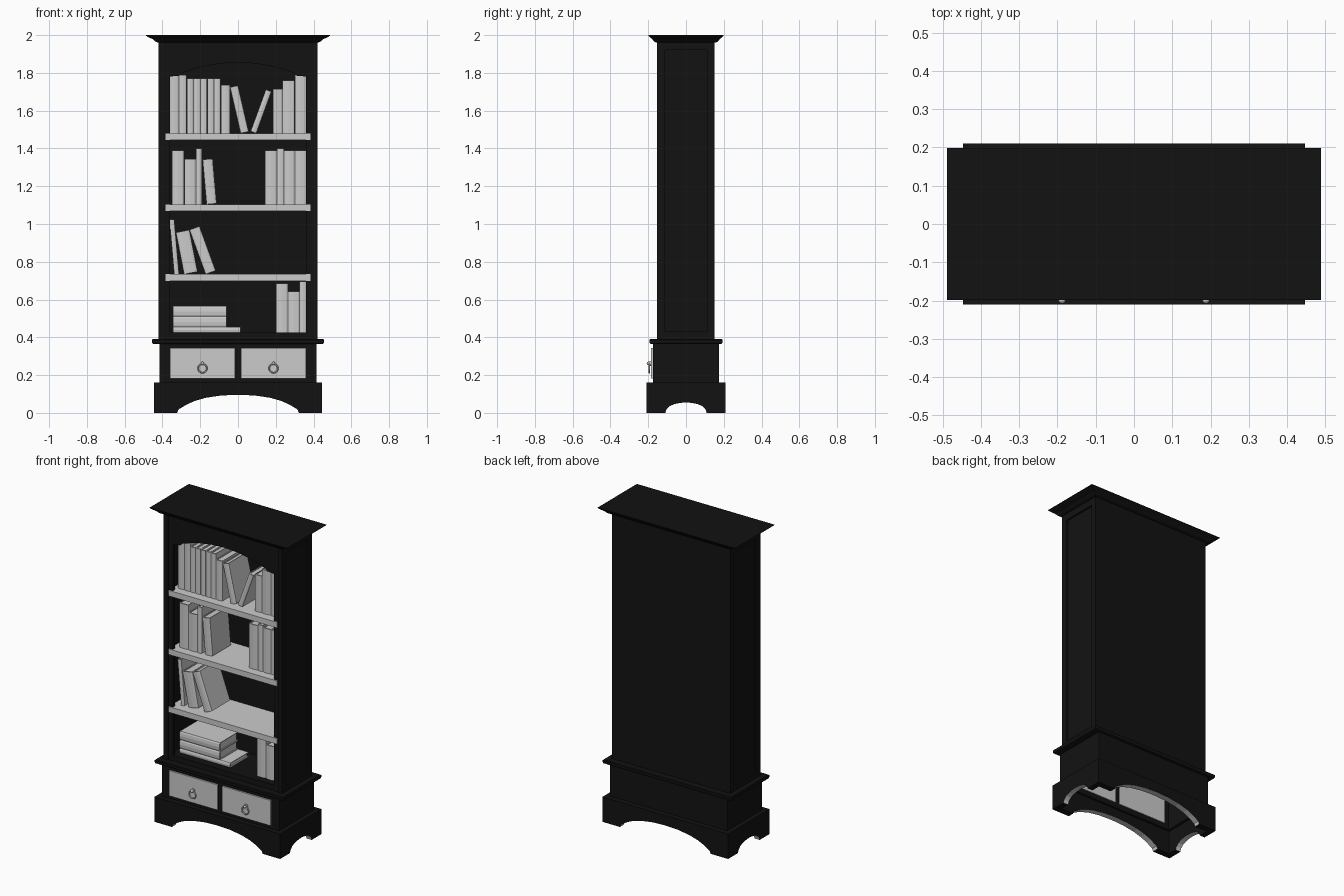
import bpy, bmesh, math
from mathutils import Vector

if "Cube" in bpy.data.objects:
    bpy.data.objects.remove(bpy.data.objects["Cube"])

black = bpy.data.materials.new("black_paint")
black.diffuse_color = (0.006, 0.006, 0.006, 1)
black.use_nodes = True
black.node_tree.nodes["Principled BSDF"].inputs["Base Color"].default_value = black.diffuse_color
grey = bpy.data.materials.new("bare_grey")
grey.diffuse_color = (0.8, 0.8, 0.8, 1)
grey.use_nodes = True
grey.node_tree.nodes["Principled BSDF"].inputs["Base Color"].default_value = grey.diffuse_color


def finish(name, bm, mat=None):
    bmesh.ops.recalc_face_normals(bm, faces=bm.faces)
    me = bpy.data.meshes.new(name)
    bm.to_mesh(me)
    bm.free()
    ob = bpy.data.objects.new(name, me)
    bpy.context.collection.objects.link(ob)
    if mat:
        me.materials.append(mat)
    return ob


def add_prism(bm, pts, a0, a1, axis):
    """Extrude a 2D outline along one axis."""
    place = {'x': lambda u, v: (a0, u, v), 'y': lambda u, v: (u, a0, v),
             'z': lambda u, v: (u, v, a0)}[axis]
    face = bm.faces.new([bm.verts.new(place(u, v)) for u, v in pts])
    ext = bmesh.ops.extrude_face_region(bm, geom=[face])
    move = Vector([(a1 - a0) * (axis == c) for c in 'xyz'])
    bmesh.ops.translate(bm, vec=move, verts=[g for g in ext['geom'] if isinstance(g, bmesh.types.BMVert)])


def prism(name, pts, a0, a1, axis, mat=None):
    bm = bmesh.new()
    add_prism(bm, pts, a0, a1, axis)
    return finish(name, bm, mat)


def box(name, x0, x1, y0, y1, z0, z1, mat=None):
    return prism(name, [(x0, y0), (x1, y0), (x1, y1), (x0, y1)], z0, z1, 'z', mat)


def moulding(name, sections, mat):
    """Stack of rectangles (half x, half y, z) joined into a moulded slab."""
    bm = bmesh.new()
    rings = [[bm.verts.new((sx * hx, sy * hy, z)) for sx, sy in ((-1, -1), (1, -1), (1, 1), (-1, 1))]
             for hx, hy, z in sections]
    for a, b in zip(rings, rings[1:]):
        for i in range(4):
            j = (i + 1) % 4
            bm.faces.new((a[i], a[j], b[j], b[i]))
    bm.faces.new(rings[0])
    bm.faces.new(rings[-1])
    return finish(name, bm, mat)


def arch(half):
    """Mirror a right-hand half curve into a full left-to-right curve."""
    return [(-u, v) for u, v in half] + [(u, v) for u, v in reversed(half[:-1])]


# Plinth boards with arched cut-outs, soffits left bare
def plinth_board(name, half_w, half_arch, a0, a1, axis):
    pts = [(-half_w, 0)] + arch(half_arch) + [(half_w, 0), (half_w, 0.16), (-half_w, 0.16)]
    ob = prism(name, pts, a0, a1, axis, black)
    ob.data.materials.append(grey)
    for p in ob.data.polygons:
        n, c = p.normal, p.center
        along, u = (n.y, c.x) if axis == 'y' else (n.x, c.y)
        if abs(along) < 0.5 and abs(u) < half_arch[0][0] + 0.001 and c.z < 0.12:
            p.material_index = 1


long_arch = [(0.322, 0), (0.315, 0.018), (0.295, 0.03), (0.27, 0.045), (0.23, 0.063),
             (0.17, 0.08), (0.09, 0.092), (0, 0.096)]
short_arch = [(0.11, 0), (0.103, 0.02), (0.085, 0.037), (0.06, 0.047), (0.03, 0.053), (0, 0.055)]
for s, side in ((-1, "front"), (1, "back")):
    plinth_board("plinth_" + side, 0.446, long_arch, s * 0.21, s * 0.17, 'y')
for s, side in ((-1, "left"), (1, "right")):
    plinth_board("plinth_" + side, 0.209, short_arch, s * 0.446, s * 0.41, 'x')

# Drawer carcass: open below, front frame around two drawers
for s, side in ((-1, "left"), (1, "right")):
    box("drawer_case_" + side, *sorted((s * 0.395, s * 0.416)), -0.176, 0.176, 0.15, 0.37, black)
    box("drawer_stile_" + side, *sorted((s * 0.36, s * 0.41)), -0.176, -0.155, 0.15, 0.37, black)
box("drawer_case_back", -0.41, 0.41, 0.155, 0.176, 0.15, 0.37, black)
box("drawer_rail_top", -0.37, 0.37, -0.176, -0.155, 0.342, 0.37, black)
box("drawer_rail_bottom", -0.37, 0.37, -0.176, -0.155, 0.15, 0.182, black)
box("drawer_divider", -0.018, 0.018, -0.176, -0.155, 0.18, 0.345, black)

# Drawer fronts with ring pulls
for s, side in ((-1, "left"), (1, "right")):
    box("drawer_front_" + side, *sorted((s * 0.017, s * 0.36)), -0.186, -0.15, 0.181, 0.343)
    x = s * 0.188
    bpy.ops.mesh.primitive_torus_add(location=(x, -0.194, 0.236), rotation=(math.pi / 2, 0, 0),
                                     major_radius=0.023, minor_radius=0.004,
                                     major_segments=32, minor_segments=10)
    bpy.context.object.name = "ring_pull_" + side
    bpy.ops.object.shade_smooth()
    bpy.ops.mesh.primitive_cylinder_add(vertices=24, radius=0.013, depth=0.008,
                                        location=(x, -0.188, 0.262), rotation=(math.pi / 2, 0, 0))
    bpy.context.object.name = "pull_plate_" + side
    bpy.ops.mesh.primitive_uv_sphere_add(segments=20, ring_count=12, radius=0.009, location=(x, -0.199, 0.262))
    bpy.context.object.name = "pull_knob_" + side
    bpy.ops.object.shade_smooth()

# Waist moulding, floor, back, ceiling and cornice
moulding("waist_moulding", [(0.44, 0.18, 0.364), (0.453, 0.191, 0.367), (0.456, 0.194, 0.375),
                            (0.456, 0.194, 0.386), (0.452, 0.19, 0.39)], black)
box("case_floor", -0.4, 0.4, -0.145, 0.14, 0.385, 0.425, black)
box("case_back", -0.41, 0.41, 0.132, 0.15, 0.385, 1.97, black)
box("case_ceiling", -0.41, 0.41, -0.14, 0.14, 1.94, 1.97, black)
moulding("cornice", [(0.428, 0.16, 1.962), (0.437, 0.168, 1.966), (0.445, 0.176, 1.974),
                     (0.45, 0.178, 1.978), (0.462, 0.184, 1.983), (0.476, 0.192, 1.99),
                     (0.488, 0.199, 1.997), (0.488, 0.199, 2.0)], black)

# Frame-and-panel sides and front stiles
for s, side in ((-1, "left"), (1, "right")):
    outer = sorted((s * 0.39, s * 0.42))
    box("front_post_" + side, *outer, -0.154, -0.112, 0.385, 1.97, black)
    box("back_post_" + side, *outer, 0.112, 0.15, 0.385, 1.97, black)
    box("side_rail_bottom_" + side, *outer, -0.115, 0.115, 0.385, 0.43, black)
    box("side_rail_top_" + side, *outer, -0.115, 0.115, 1.92, 1.97, black)
    box("side_panel_" + side, *sorted((s * 0.388, s * 0.408)), -0.115, 0.115, 0.42, 1.93, black)
    box("front_stile_" + side, *sorted((s * 0.36, s * 0.4)), -0.147, -0.125, 0.385, 1.96, black)

# Arched top rail
top_arch = [(0.37, 1.78), (0.31, 1.785), (0.295, 1.8), (0.25, 1.815), (0.18, 1.835), (0.09, 1.85), (0, 1.855)]
prism("arched_rail", arch(top_arch) + [(0.37, 1.965), (-0.37, 1.965)], -0.147, -0.125, 'y', black)

# Shelves
shelf_tops = (1.48, 1.104, 0.734)
for z in shelf_tops:
    box("shelf", -0.385, 0.385, -0.154, 0.133, z - 0.036, z)


# Books: wrapped cover with slightly rounded spine, plus page block
def book(x, z, w, h, lean=0, depth=0.19, front=-0.1):
    a, t, r = math.radians(lean), 0.004, w / 2
    bm = bmesh.new()
    add_prism(bm, [(-r, depth), (-r, 0.006), (-r * 0.7, 0.002), (0, 0), (r * 0.7, 0.002), (r, 0.006), (r, depth),
                   (r - t, depth), (r - t, 0.01), (t - r, 0.01), (t - r, depth)], 0, h, 'z')
    add_prism(bm, [(t - r, 0.009), (r - t, 0.009), (r - t, depth - 0.006), (t - r, depth - 0.006)],
              0.005, h - 0.006, 'z')
    ob = finish("book", bm)
    ob.rotation_euler.y = a
    ob.location = (x, front, z + r * abs(math.sin(a)))


def row(z, left, books):
    """Upright books side by side: (width, height)."""
    for w, h in books:
        book(left + w / 2, z, w - 0.001, h)
        left += w


top, mid, low = shelf_tops
row(top, -0.36, [(0.047, 0.31), (0.042, 0.31)] + [(0.036, 0.29)] * 5 + [(0.048, 0.255)])
book(0.035, top, 0.043, 0.25, -13)
book(0.082, top, 0.032, 0.235, 20)
row(top, 0.185, [(0.05, 0.235), (0.065, 0.28), (0.06, 0.31)])
row(mid, -0.35, [(0.065, 0.285), (0.063, 0.24), (0.032, 0.296)])
book(-0.14, mid, 0.053, 0.238, -5)
row(mid, 0.143, [(0.064, 0.285), (0.036, 0.296), (0.058, 0.285), (0.06, 0.285)])
book(-0.325, low, 0.026, 0.29, -5)
book(-0.25, low, 0.072, 0.225, -11)
book(-0.145, low, 0.056, 0.25, -20)
row(0.425, 0.2, [(0.065, 0.26), (0.061, 0.218), (0.036, 0.27)])

# Lying stack on the case floor
for z, w, length in ((0.425, 0.03, 0.357), (0.455, 0.055, 0.283), (0.51, 0.055, 0.283)):
    book(-0.345, z, w, length, 90)
